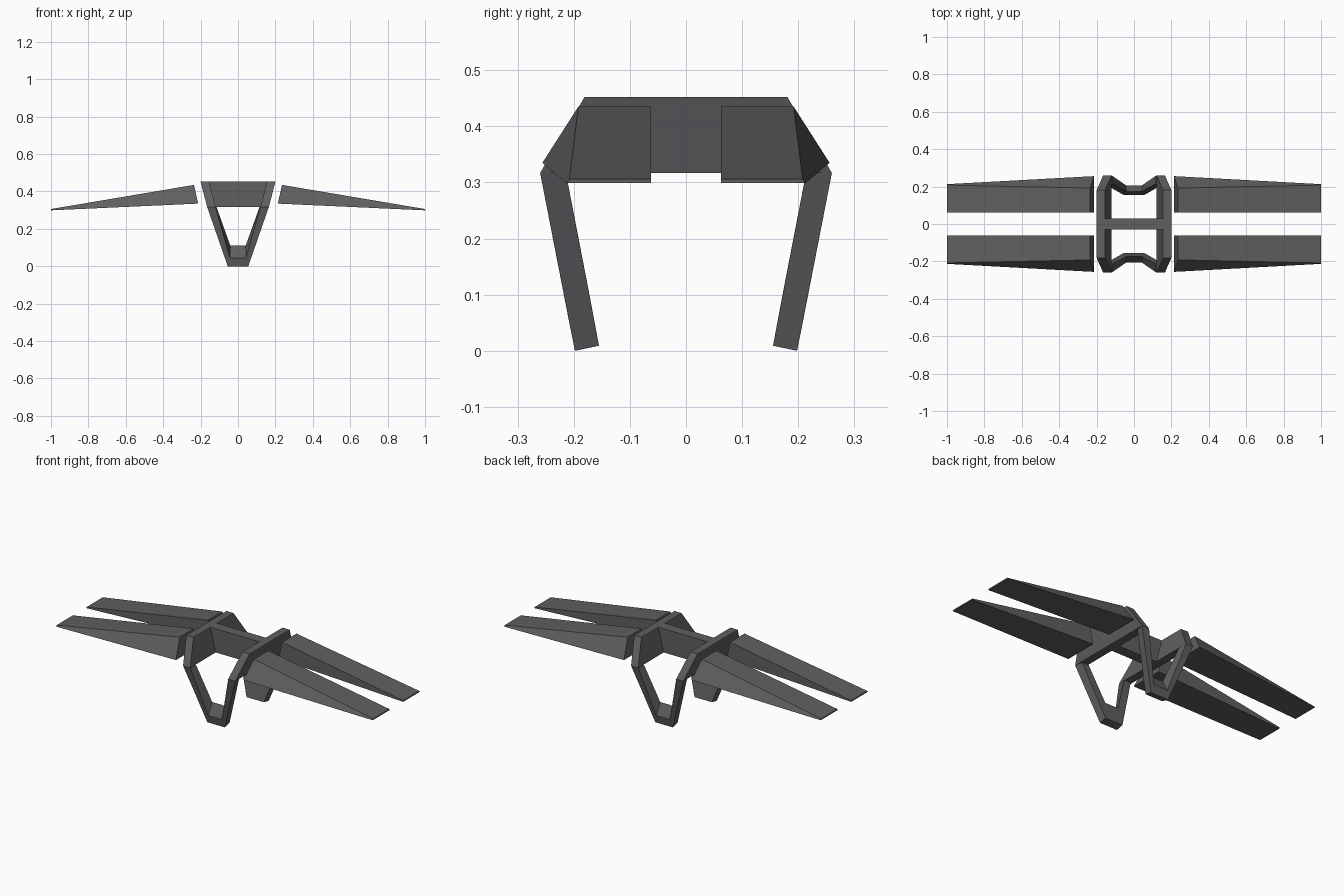
import bpy, bmesh

if "Cube" in bpy.data.objects:
    bpy.data.objects.remove(bpy.data.objects["Cube"])

grey = bpy.data.materials.new("dark_grey")
grey.diffuse_color = (0.115, 0.115, 0.12, 1)
grey.use_nodes = True
grey.node_tree.nodes["Principled BSDF"].inputs["Base Color"].default_value = grey.diffuse_color


def build(name, loops, sx=1, sy=1, closed=False):
    """Skin matching point loops; cap the ends, or join last to first when closed."""
    bm = bmesh.new()
    rings = [[bm.verts.new((x * sx, y * sy, z)) for x, y, z in loop] for loop in loops]
    n = len(rings[0])
    pairs = list(zip(rings, rings[1:]))
    if closed:
        pairs.append((rings[-1], rings[0]))
    else:
        bm.faces.new(rings[0])
        bm.faces.new(rings[-1])
    for a, b in pairs:
        for i in range(n):
            j = (i + 1) % n
            bm.faces.new((a[i], a[j], b[j], b[i]))
    bmesh.ops.recalc_face_normals(bm, faces=bm.faces)
    me = bpy.data.meshes.new(name)
    bm.to_mesh(me)
    bm.free()
    me.materials.append(grey)
    ob = bpy.data.objects.new(name, me)
    bpy.context.collection.objects.link(ob)
    return ob


def both(pts):
    """Right-hand points followed by their mirror images, as a closed loop."""
    return pts + [(-x, y, z) for x, y, z in reversed(pts)]


TOP, MID = 0.452, 0.317

# central cross beam between the rails
build("cross_beam", [
    [(s * 0.16, -0.03, TOP), (s * 0.16, 0.03, TOP),
     (s * 0.125, 0.03, MID), (s * 0.125, -0.03, MID)] for s in (-1, 1)])

for sx, side in ((1, "right"), (-1, "left")):
    # leaning side rail with chamfered ends
    build("side_rail_" + side, [
        [(xt, -0.181, TOP), (xt, 0.181, TOP), (xb, 0.26, MID), (xb, -0.26, MID)]
        for xt, xb in ((0.2, 0.165), (0.155, 0.12))], sx)

    # tapered blades, front and back
    for sy, end in ((1, "back"), (-1, "front")):
        build(f"blade_{end}_{side}", [
            [(0.235, 0.0625, 0.435), (0.235, 0.192, 0.435),
             (0.213, 0.256, 0.335), (0.213, 0.0625, 0.335)],
            [(1, 0.0625, 0.306), (1, 0.208, 0.306),
             (1, 0.213, 0.299), (1, 0.0625, 0.299)]], sx, sy)

# V-shaped leg loops, front and back
for sy, end in ((1, "back"), (-1, "front")):
    legs = [
        [(0.165, 0.26, MID), (0.055, 0.198, 0.0)],
        [(0.12, 0.26, MID), (0.043, 0.207, 0.045)],
        [(0.115, 0.214, MID), (0.041, 0.174, 0.11)],
        [(0.158, 0.214, MID), (0.055, 0.155, 0.009)],
    ]
    # sweep the four edge lines as an open strap: right top, right foot, left foot, left top
    lines = [both(l) for l in legs]
    build("leg_loop_" + end, [[l[k] for l in lines] for k in range(4)], 1, sy)
